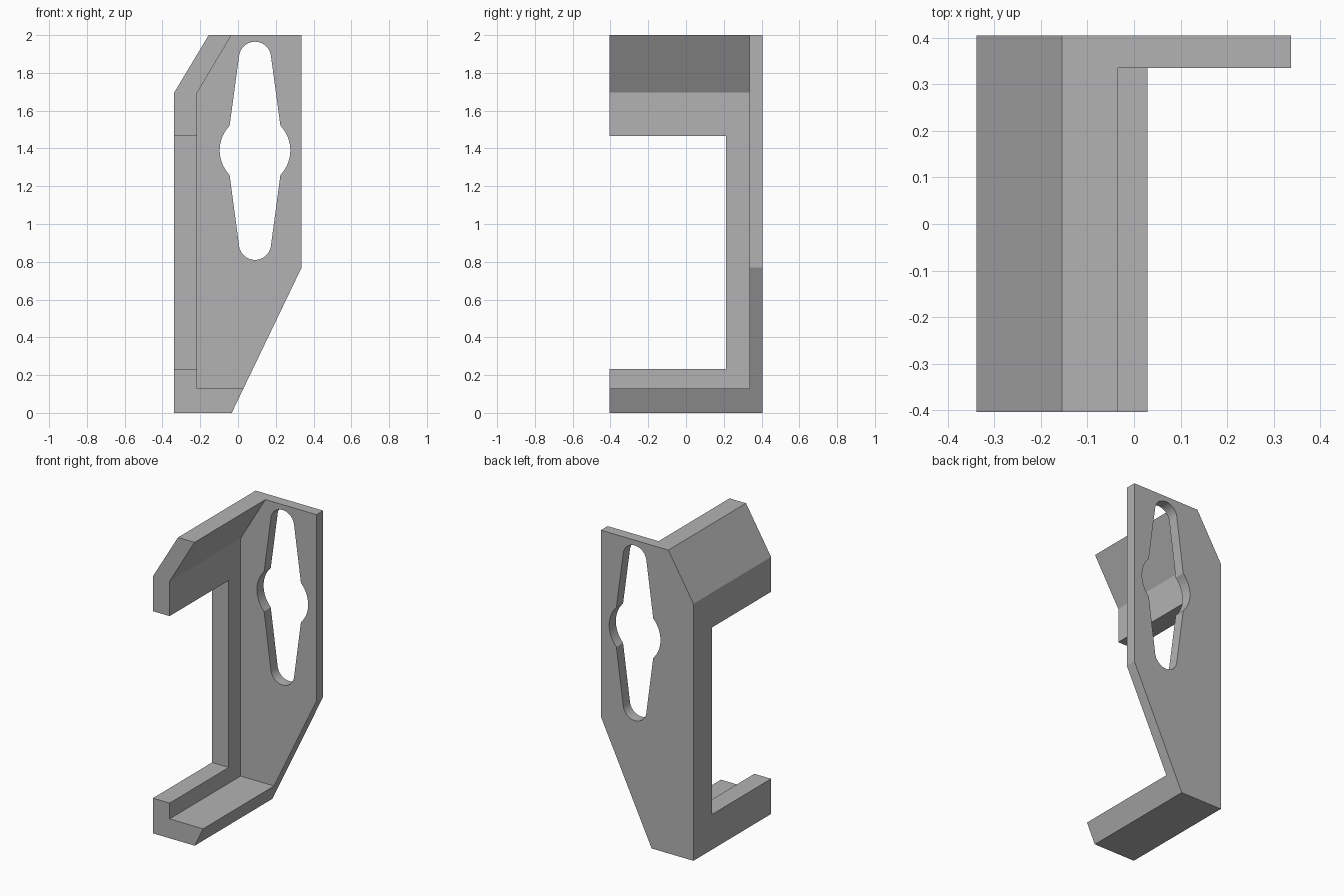
import bpy, bmesh
from math import cos, sin, radians

cube = bpy.data.objects.get("Cube")
if cube:
    bpy.data.objects.remove(cube, do_unlink=True)

grey = bpy.data.materials.new("plain grey")
grey.use_nodes = True
grey.diffuse_color = (0.45, 0.45, 0.45, 1)
grey.node_tree.nodes["Principled BSDF"].inputs["Base Color"].default_value = (0.45, 0.45, 0.45, 1)


def prism(name, outline, y0, y1):
    """Extrude an x-z outline from y0 to y1."""
    bm = bmesh.new()
    face = bm.faces.new([bm.verts.new((x, y0, z)) for x, z in outline])
    new = bmesh.ops.extrude_face_region(bm, geom=[face])["geom"]
    verts = [v for v in new if isinstance(v, bmesh.types.BMVert)]
    bmesh.ops.translate(bm, vec=(0, y1 - y0, 0), verts=verts)
    bmesh.ops.recalc_face_normals(bm, faces=bm.faces[:])
    mesh = bpy.data.meshes.new(name)
    bm.to_mesh(mesh)
    bm.free()
    mesh.materials.append(grey)
    obj = bpy.data.objects.new(name, mesh)
    bpy.context.collection.objects.link(obj)
    return obj


def arc(z, radius, start, end, steps=20):
    """Arc on the keyhole's centre line."""
    angles = [radians(start + (end - start) * i / steps) for i in range(steps + 1)]
    return [(0.09 + radius * cos(a), z + radius * sin(a)) for a in angles]


# Full-depth block with the bracket's side outline
bracket = prism("bracket", [(-0.338, 0), (-0.033, 0), (0.337, 0.77), (0.337, 2),
                            (-0.155, 2), (-0.338, 1.695)], -0.404, 0.405)

# Pocket leaves the back plate, side wall, sloped lip and floor
pocket = prism("pocket_cutter", [(-0.216, 0.128), (0.5, 0.128), (0.5, 2.1),
                                 (0.025, 2.1), (-0.216, 1.695)], -0.5, 0.335)

# Window through the side wall, open at the front
window = prism("window_cutter", [(-0.5, 0.232), (-0.1, 0.232), (-0.1, 1.465),
                                 (-0.5, 1.465)], -0.5, 0.212)

# Double-ended keyhole slot through the back plate
slot = prism("slot_cutter",
             arc(1.39, 0.187, 136, 224) + arc(0.895, 0.085, 188, 352)
             + arc(1.39, 0.187, -44, 44) + arc(1.88, 0.085, 8, 172), 0.28, 0.5)

bpy.ops.object.select_all(action="DESELECT")
bracket.select_set(True)
bpy.context.view_layer.objects.active = bracket
for cutter in (pocket, window, slot):
    cutter.hide_render = True
    cut = bracket.modifiers.new(cutter.name, "BOOLEAN")
    cut.operation = "DIFFERENCE"
    cut.solver = "EXACT"
    cut.object = cutter
    bpy.ops.object.modifier_apply(modifier=cut.name)
    bpy.data.objects.remove(cutter, do_unlink=True)

bpy.ops.object.shade_smooth_by_angle(angle=radians(20))
